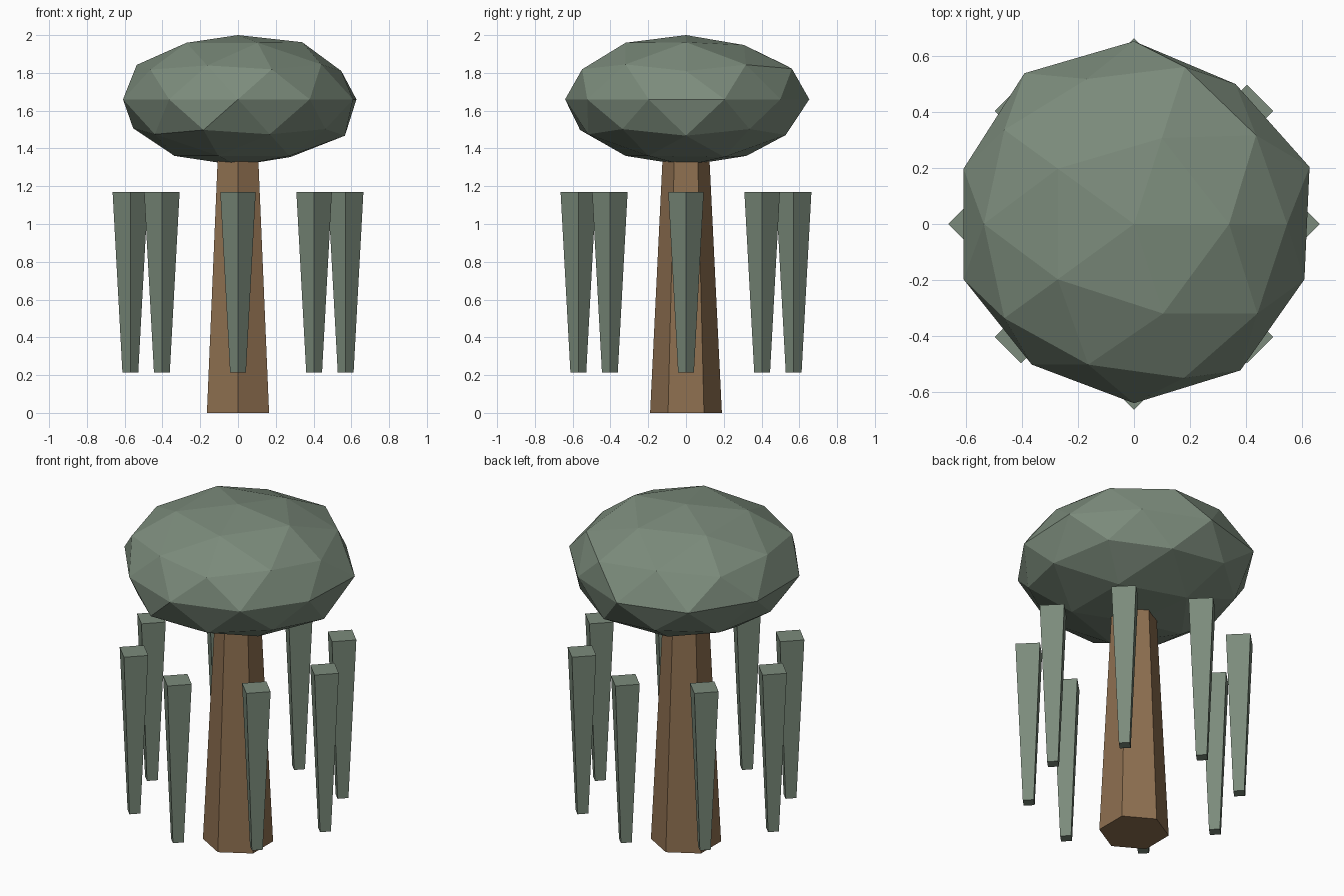
import bpy, math
from mathutils import Vector

if "Cube" in bpy.data.objects:
    bpy.data.objects.remove(bpy.data.objects["Cube"])


def material(name, rgb):
    m = bpy.data.materials.new(name)
    m.diffuse_color = (*rgb, 1)
    m.use_nodes = True
    m.node_tree.nodes["Principled BSDF"].inputs["Base Color"].default_value = m.diffuse_color
    return m


bark = material("bark", (0.27, 0.16, 0.08))
leaf = material("leaf", (0.20, 0.26, 0.20))


def tapered(name, sides, r_bottom, r_top, z0, z1, mat, x=0.0, y=0.0):
    bpy.ops.mesh.primitive_cone_add(vertices=sides, radius1=r_bottom, radius2=r_top,
                                    depth=z1 - z0, location=(x, y, (z0 + z1) / 2))
    ob = bpy.context.object
    ob.name = name
    ob.data.materials.append(mat)
    return ob


# Six-sided trunk, its top buried in the crown
tapered("trunk", 6, 0.19, 0.12, 0, 1.43, bark)

# Ring of eight hanging square strands, wider at the top
for i in range(8):
    a = i * math.pi / 4
    tapered(f"hanging_strand_{i + 1}", 4, 0.042, 0.094, 0.215, 1.17, leaf,
            0.57 * math.cos(a), 0.57 * math.sin(a))

# Flattened faceted crown
bpy.ops.mesh.primitive_ico_sphere_add(subdivisions=2, radius=1)
crown = bpy.context.object
crown.name = "crown"
crown.data.materials.append(leaf)

# Slight radial unevenness: (angle in degrees, height on unit sphere, factor)
bumps = [
    (18, 0, 1.03), (54, 0, 0.965), (90, 0, 1.02), (126, 0, 1.04),
    (234, 0, 0.97), (306, 0, 1.01),
    (72, 0.85, 0.96), (0, 0.85, 1.01),
    (0, 0.447, 0.955), (72, 0.447, 1.03), (288, 0.447, 1.01),
    (180, 0.526, 0.985), (252, 0.526, 0.97), (36, 0.526, 0.99),
    (0, -0.526, 1.04), (72, -0.526, 1.02),
    (180, -0.447, 0.97), (252, -0.447, 1.03), (36, -0.85, 1.02),
    (0, 1, 0.966), (0, -1, 0.995),
]
targets = []
for deg, z, f in bumps:
    r = math.sqrt(max(0, 1 - z * z))
    a = math.radians(deg)
    targets.append((Vector((r * math.cos(a), r * math.sin(a), z)), f))
for v in crown.data.vertices:
    p = v.co.copy()
    f = next((k for t, k in targets if (t - p).length < 0.06), 1.0)
    v.co = Vector((p.x * 0.64, p.y * 0.64, p.z * 0.352)) * f
    v.co.z += 1.66
